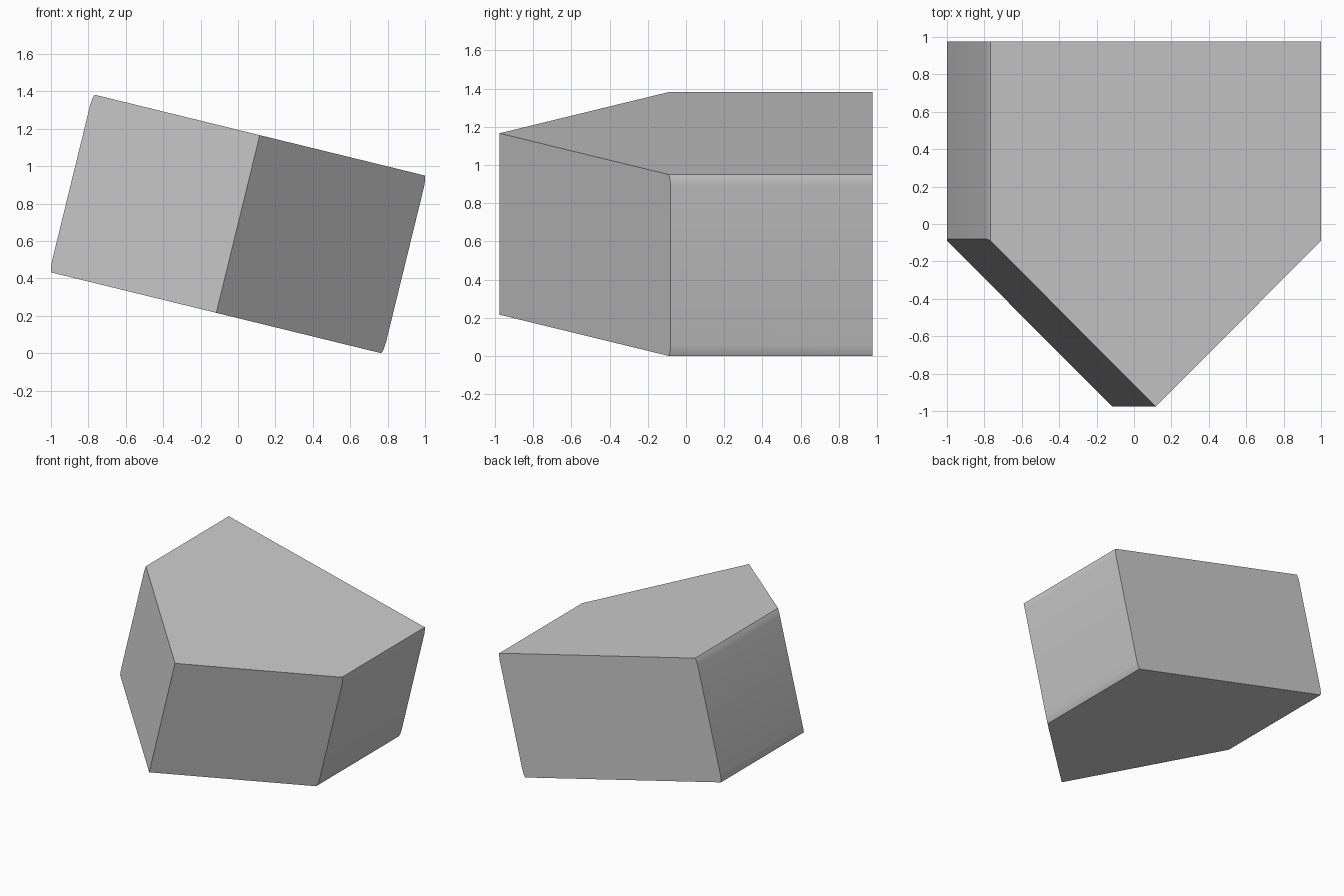
import bpy, bmesh
from math import radians
from mathutils import Matrix, Vector

if "Cube" in bpy.data.objects:
    bpy.data.objects.remove(bpy.data.objects["Cube"])

HALF_W, HALF_H, BACK, SHOULDER, APEX = 0.909, 0.489, 0.977, -0.09, -0.977

# Cross-section: rectangle whose two sides bulge very slightly
side = [(HALF_W, -HALF_H), (0.916, -0.465), (0.919, -0.43),
        (0.919, 0.43), (0.916, 0.465), (HALF_W, HALF_H)]
profile = side + [(-x, -z) for x, z in side]

bm = bmesh.new()
face = bm.faces.new([bm.verts.new((x, APEX - 0.05, z)) for x, z in profile])
ext = bmesh.ops.extrude_face_region(bm, geom=[face])
verts = [g for g in ext["geom"] if isinstance(g, bmesh.types.BMVert)]
bmesh.ops.translate(bm, verts=verts, vec=(0, BACK - APEX + 0.05, 0))

# Slice the front into a point with two mirrored planes
for s in (-1, 1):
    normal = Vector((s * (SHOULDER - APEX), -HALF_W, 0)).normalized()
    cut = bmesh.ops.bisect_plane(bm, geom=bm.verts[:] + bm.edges[:] + bm.faces[:],
                                 plane_co=(0, APEX, 0), plane_no=normal, clear_outer=True)
    edges = [g for g in cut["geom_cut"] if isinstance(g, bmesh.types.BMEdge)]
    bmesh.ops.holes_fill(bm, edges=edges, sides=0)
bmesh.ops.remove_doubles(bm, verts=bm.verts, dist=0.0005)
bmesh.ops.recalc_face_normals(bm, faces=bm.faces)

# Tilt the block and stand it on its lower right edge
bm.transform(Matrix.Rotation(radians(13.75), 4, 'Y'))
low = min(v.co.z for v in bm.verts)
bmesh.ops.translate(bm, verts=bm.verts, vec=(0, 0, -low))

mesh = bpy.data.meshes.new("pointed_block")
bm.to_mesh(mesh)
bm.free()
block = bpy.data.objects.new("pointed_block", mesh)
bpy.context.collection.objects.link(block)
bpy.context.view_layer.objects.active = block
block.select_set(True)
bpy.ops.object.shade_smooth_by_angle(angle=radians(30))
